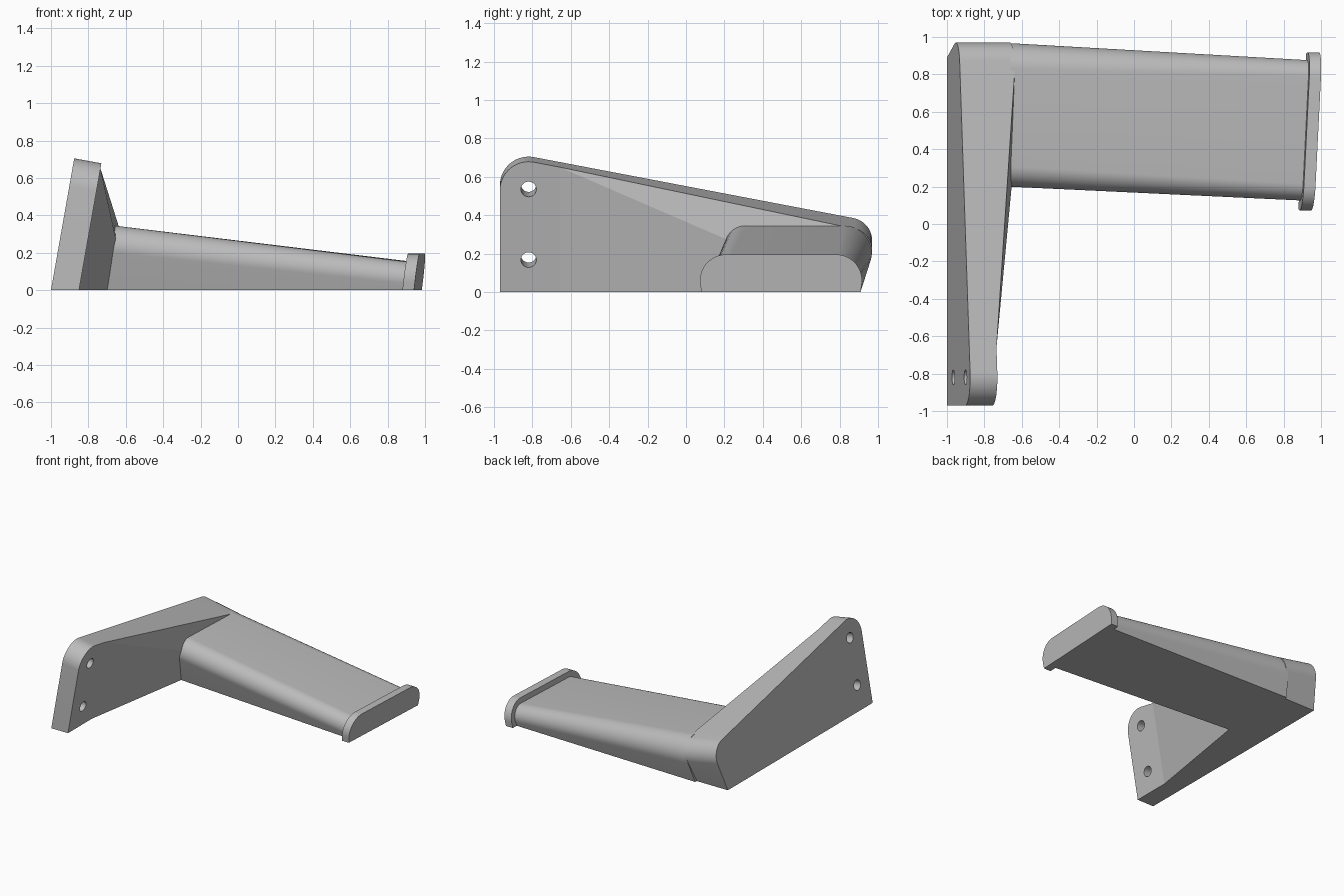
import bpy
import bmesh
from math import radians, cos, sin, tan
from mathutils import Vector

if "Cube" in bpy.data.objects:
    bpy.data.objects.remove(bpy.data.objects["Cube"])

TILT = tan(radians(10))      # lean of the mounting plate
LEAN = 0.32                  # undercut of the arm sides
STEPS = 16

grey = bpy.data.materials.new("grey_plastic")
grey.use_nodes = True
colour = (0.5, 0.5, 0.5, 1)
grey.diffuse_color = colour
grey.node_tree.nodes["Principled BSDF"].inputs["Base Color"].default_value = colour


def arc(cy, cz, r, start, end):
    angles = [radians(start + (end - start) * i / STEPS) for i in range(STEPS + 1)]
    return [(cy + r * cos(a), cz + r * sin(a)) for a in angles]


def finish(bm, name):
    bmesh.ops.recalc_face_normals(bm, faces=bm.faces)
    mesh = bpy.data.meshes.new(name)
    bm.to_mesh(mesh)
    bm.free()
    mesh.materials.append(grey)
    obj = bpy.data.objects.new(name, mesh)
    bpy.context.collection.objects.link(obj)
    return obj


def select_only(obj):
    bpy.ops.object.select_all(action="DESELECT")
    obj.select_set(True)
    bpy.context.view_layer.objects.active = obj


def smooth(obj):
    select_only(obj)
    bpy.ops.object.shade_smooth_by_angle(angle=radians(8.5))


def rim(bm, a, b):
    for i in range(len(a)):
        j = (i + 1) % len(a)
        bm.faces.new((a[i], a[j], b[j], b[i]))


def section(front, back, top, r_front, r_back, lean):
    """Flat-bottomed section with rounded upper corners, as (y, z) points."""
    slant = 18 if lean > 0.2 else 8
    left = arc(front + r_front, top - r_front, r_front, 180 + slant, 90)
    right = arc(back - r_back, top - r_back, r_back, 90, -slant)
    foot_l = (left[0][0] + lean * left[0][1], 0)
    foot_r = (right[-1][0] - lean * right[-1][1], 0)
    return [foot_l] + left + right + [foot_r]


def loft(name, sec_a, sec_b, x_a, x_b):
    bm = bmesh.new()
    a = [bm.verts.new((x_a(y, z), y, z)) for y, z in sec_a]
    b = [bm.verts.new((x_b(y, z), y, z)) for y, z in sec_b]
    bm.faces.new(a)
    bm.faces.new(b)
    rim(bm, a, b)
    obj = finish(bm, name)
    smooth(obj)
    return obj


# Mounting plate: leaning side profile, thickening toward the arm
nose = arc(-0.82, 0.555, 0.15, 180, 79)
heel = arc(0.85, 0.267, 0.12, 79, -18)
top_start, top_end = nose[-1], heel[0]


def on_top(y):
    f = (y - top_start[0]) / (top_end[0] - top_start[0])
    return (y, top_start[1] + f * (top_end[1] - top_start[1]))


profile = ([(-0.97, 0)] + nose + [on_top(-0.66), on_top(0.8)] + heel
           + [(0.89, 0), (0.26, 0), (-0.66, 0)])
bm = bmesh.new()
outer, inner = [], []
for y, z in profile:
    outer.append(bm.verts.new((-1 + TILT * z, y, z)))
    u = -0.85 if y < -0.5 else -0.70
    zi = z - TILT * (u + 1) if z > 0 else 0
    inner.append(bm.verts.new((u + TILT * zi, y, zi)))
corner = bm.verts.new((-0.70 + TILT * 0.27, 0.22, 0.27))
k = len(nose) + 1            # index of the upper bend
bm.faces.new(outer)
rim(bm, outer, inner)
bm.faces.new(inner[:k + 1] + [inner[-1]])
bm.faces.new((inner[-1], inner[k], corner, inner[-2]))
bm.faces.new((inner[k], inner[k + 1], corner))
bm.faces.new([corner] + inner[k + 1:-1])
plate = finish(bm, "mounting_plate")

# Two screw holes square to the plate
for height in (0.18, 0.548):
    bpy.ops.mesh.primitive_cylinder_add(
        vertices=48, radius=0.04, depth=0.5,
        location=(-0.925 + TILT * height, -0.82, height),
        rotation=(0, radians(100), 0))
    cutter = bpy.context.object
    cutter.name = "hole_cutter"
    cutter.hide_render = True
    cutter.data.materials.append(grey)
    mod = plate.modifiers.new("hole", "BOOLEAN")
    mod.operation = "DIFFERENCE"
    mod.solver = "EXACT"
    mod.object = cutter
    select_only(plate)
    bpy.ops.object.modifier_apply(modifier=mod.name)
    bpy.data.objects.remove(cutter)
smooth(plate)

# Arm: tapers from the plate to the end cap
root = section(0.20, 0.968, 0.345, 0.11, 0.14, LEAN)
tip = section(0.125, 0.875, 0.15, 0.09, 0.09, LEAN)
loft("arm", root, tip,
     lambda y, z: -0.72 + TILT * z,
     lambda y, z: 0.92 + 0.05 * (y - 0.5) + 0.12 * z)

# End cap: thin raised lip across the tip of the arm
lip = section(0.073, 0.917, 0.195, 0.135, 0.135, 0.14)


def cap_face(offset):
    return lambda y, z: offset + 0.05 * (y - 0.5) + 0.12 * z


loft("end_cap", lip, lip, cap_face(0.90), cap_face(0.962))
